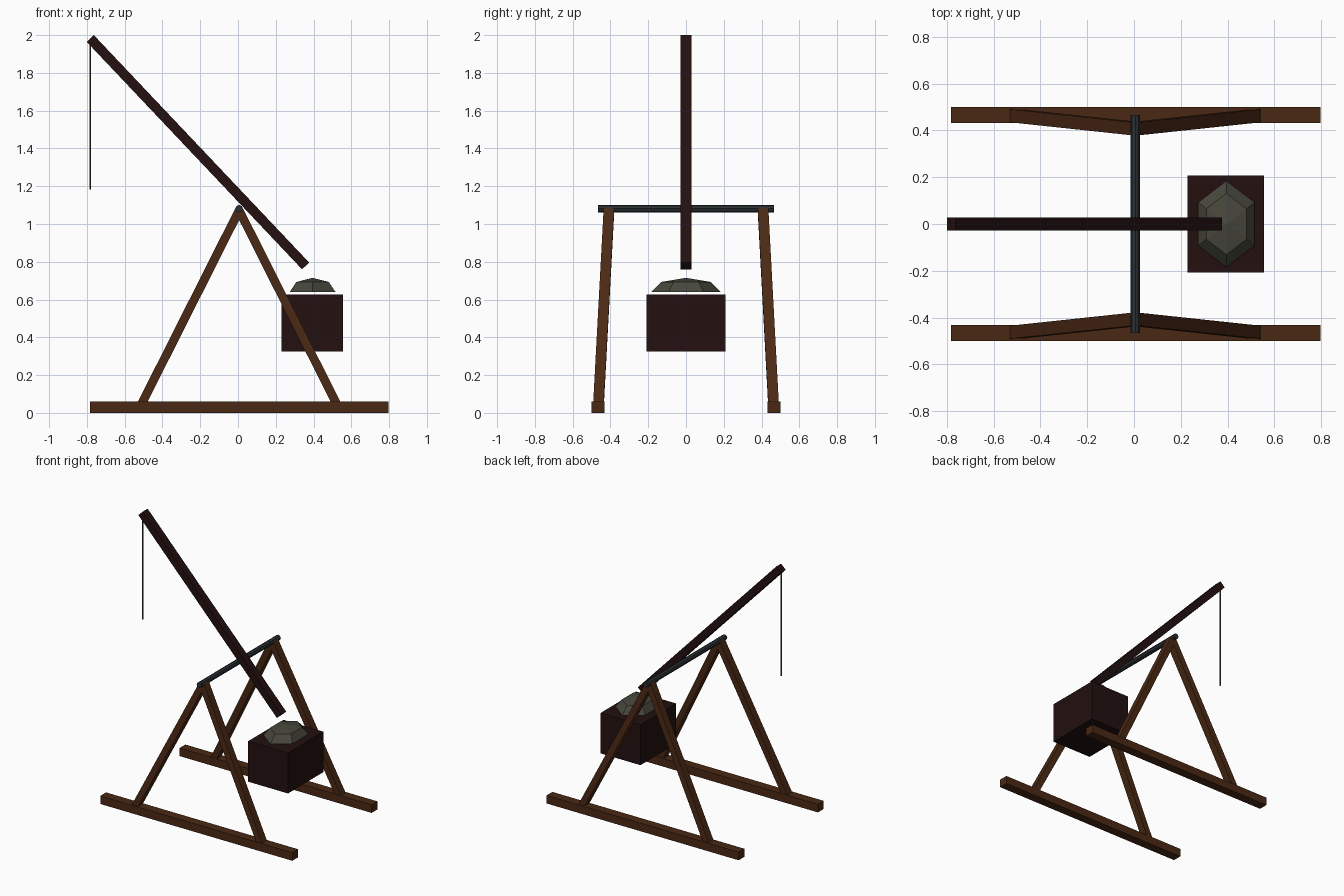
import bpy, bmesh, math
from mathutils import Vector, Matrix

if "Cube" in bpy.data.objects:
    bpy.data.objects.remove(bpy.data.objects["Cube"])


def material(name, rgb):
    m = bpy.data.materials.new(name)
    m.diffuse_color = (*rgb, 1)
    m.use_nodes = True
    m.node_tree.nodes["Principled BSDF"].inputs["Base Color"].default_value = m.diffuse_color
    return m


BROWN = material("brown timber", (0.07, 0.022, 0.007))
DARK = material("dark timber", (0.017, 0.005, 0.005))
IRON = material("dark iron", (0.024, 0.03, 0.034))
STONE = material("grey stone", (0.062, 0.062, 0.046))
ROPE = material("rope", (0.075, 0.048, 0.02))


def finish(name, bm, mat):
    bmesh.ops.recalc_face_normals(bm, faces=bm.faces)
    me = bpy.data.meshes.new(name)
    bm.to_mesh(me)
    bm.free()
    me.materials.append(mat)
    ob = bpy.data.objects.new(name, me)
    bpy.context.collection.objects.link(ob)
    return ob


def frame(a, b):
    """Matrix with z along a-b, and local y kept close to world y."""
    z = (b - a).normalized()
    ref = Vector((0, 1, 0)) if abs(z.y) < 0.9 else Vector((0, 0, 1))
    x = ref.cross(z).normalized()
    y = z.cross(x)
    rot = Matrix((x, y, z)).transposed().to_4x4()
    return Matrix.Translation((a + b) / 2) @ rot


def beam(name, a, b, thick, wide, mat):
    a, b = Vector(a), Vector(b)
    bm = bmesh.new()
    size = Matrix.Diagonal((thick, wide, (b - a).length, 1))
    bmesh.ops.create_cube(bm, size=1, matrix=frame(a, b) @ size)
    return finish(name, bm, mat)


def rod(name, a, b, r, sides, mat):
    a, b = Vector(a), Vector(b)
    bm = bmesh.new()
    bmesh.ops.create_cone(bm, cap_ends=True, segments=sides, radius1=r, radius2=r,
                          depth=(b - a).length, matrix=frame(a, b))
    return finish(name, bm, mat)


# Side frames: a skid and two leaning legs on each side
CX = 0.006
for s, side in ((-1, "front"), (1, "back")):
    beam(f"{side}_skid", (-0.783, s * 0.466, 0.03), (0.797, s * 0.466, 0.03), 0.06, 0.068, BROWN)
    for d, end in ((-1, "left"), (1, "right")):
        beam(f"{side}_{end}_leg", (CX + d * 0.525, s * 0.464, 0.03),
             (CX, s * 0.408, 1.072), 0.046, 0.056, BROWN)

# Axle across the frame tops
rod("axle", (CX, -0.466, 1.081), (CX, 0.466, 1.081), 0.02, 8, IRON)

# Throwing arm and its hanging sling
beam("throwing_arm", (-0.782, 0, 1.982), (0.358, 0, 0.778), 0.052, 0.056, DARK)
rod("sling_rope", (-0.783, 0, 1.98), (-0.783, 0, 1.182), 0.005, 6, ROPE)

# Counterweight box
beam("counterweight_box", (0.393, 0, 0.325), (0.393, 0, 0.626), 0.328, 0.416, DARK)

# Stone load: faceted six-sided dome
bm = bmesh.new()
bmesh.ops.create_uvsphere(bm, u_segments=6, v_segments=4, radius=1)
bmesh.ops.bisect_plane(bm, geom=bm.verts[:] + bm.edges[:] + bm.faces[:], dist=1e-4,
                       plane_co=(0, 0, 0), plane_no=(0, 0, 1), clear_inner=True)
bmesh.ops.holes_fill(bm, edges=[e for e in bm.edges if e.is_boundary])
bmesh.ops.transform(bm, verts=bm.verts, matrix=Matrix.Translation((0.395, 0, 0.64))
                    @ Matrix.Diagonal((0.14, 0.185, 0.075, 1)))
finish("stone_load", bm, STONE)
